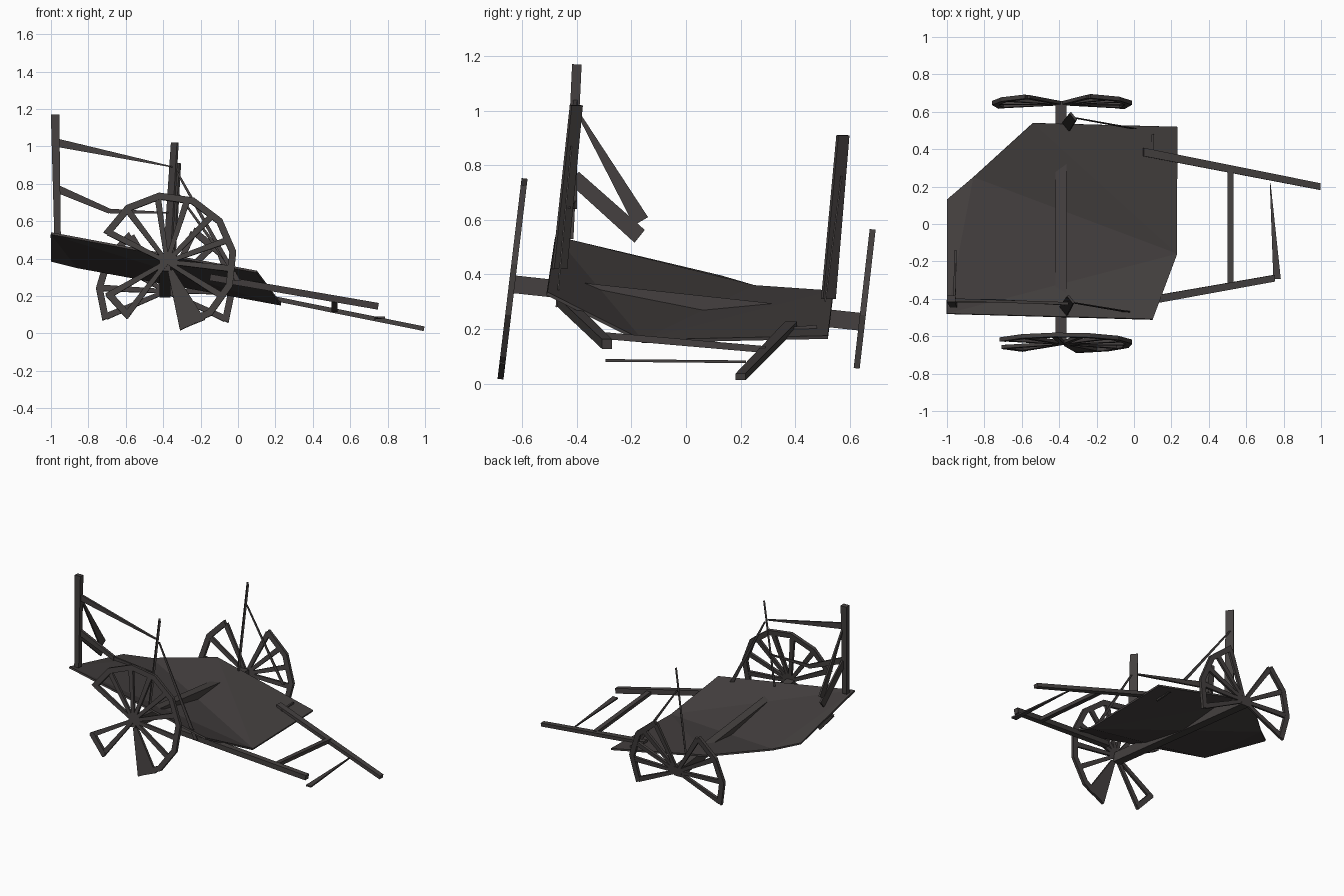
import bpy, bmesh, math
from mathutils import Vector as V

if "Cube" in bpy.data.objects:
    bpy.data.objects.remove(bpy.data.objects["Cube"])

mat = bpy.data.materials.new("charred wood")
mat.diffuse_color = (0.058, 0.051, 0.05, 1)
mat.use_nodes = True
mat.node_tree.nodes["Principled BSDF"].inputs["Base Color"].default_value = mat.diffuse_color


def finish(name, bm):
    bmesh.ops.recalc_face_normals(bm, faces=bm.faces[:])
    me = bpy.data.meshes.new(name)
    bm.to_mesh(me)
    bm.free()
    me.materials.append(mat)
    ob = bpy.data.objects.new(name, me)
    bpy.context.collection.objects.link(ob)
    return ob


def tube(bm, rings):
    """Skin a list of four-point rings and cap both ends."""
    vs = [[bm.verts.new(p) for p in r] for r in rings]
    for a, b in zip(vs, vs[1:]):
        for i in range(4):
            j = (i + 1) % 4
            bm.faces.new((a[i], a[j], b[j], b[i]))
    bm.faces.new(vs[0])
    bm.faces.new(vs[-1])


def add_beam(bm, p0, p1, w0, w1, t, side):
    """Tapered plank from p0 to p1, width along side, thickness t."""
    p0, p1, s = V(p0), V(p1), V(side).normalized()
    n = (p1 - p0).cross(s).normalized() * t / 2
    tube(bm, [[p + s * w / 2 + n, p - s * w / 2 + n, p - s * w / 2 - n, p + s * w / 2 - n]
              for p, w in ((p0, w0), (p1, w1))])


def beam(name, *args):
    bm = bmesh.new()
    add_beam(bm, *args)
    return finish(name, bm)


X, Y, Z = (1, 0, 0), (0, 1, 0), (0, 0, 1)

# cart bed: one warped, folded sheet of boards
bm = bmesh.new()
pts = [(-1, -.48, .535), (-1, .13, .39), (-.86, .25, .355), (-.54, .54, .335),
       (.23, .52, .17), (.23, -.16, .155), (.10, -.51, .33)]
v = [bm.verts.new(p) for p in pts]
for f in ((0, 1, 2), (0, 2, 5), (0, 5, 6), (2, 3, 5), (3, 4, 5)):
    bm.faces.new([v[i] for i in f])
bed = finish("cart_bed", bm)
sol = bed.modifiers.new("thickness", "SOLIDIFY")
sol.thickness = .012
sol.offset = 0

# axle
beam("axle", (-.39, -.64, .365), (-.39, .655, .225), .06, .06, .065, X)

# side posts, set diagonally, and the corner post
beam("front_side_post", (-.375, -.463, .42), (-.338, -.402, 1.02), .062, .052, .012, (.8, -1, 0))
beam("rear_side_post", (-.362, .522, .31), (-.325, .575, .91), .06, .052, .012, (.8, -1, 0))
beam("corner_post", (-.965, -.43, .53), (-.978, -.40, 1.17), .035, .045, .035, X)

# broken rails
beam("upper_side_rail", (-.97, -.405, 1.02), (-.35, -.425, .89), .045, .006, .015, Z)
beam("lower_side_rail", (-.97, -.41, .775), (-.69, -.41, .655), .045, .03, .02, Z)
beam("lower_side_rail_tip", (-.70, -.41, .655), (-.36, -.43, .645), .025, .006, .012, Z)
beam("upper_end_rail", (-.96, -.40, 1.0), (-.165, -.16, .60), .01, .06, .012, (0, .7, .5)) \
    .hide_render = True
bpy.data.objects.remove(bpy.data.objects["upper_end_rail"])
beam("upper_end_rail", (-.96, -.40, 1.0), (-.955, -.165, .595), .01, .06, .012, (0, .85, .5))
beam("lower_end_rail", (-.96, -.41, .755), (-.955, -.17, .54), .055, .06, .012, (0, .6, .75))
beam("front_hanging_rail", (-.33, -.42, .87), (.0, -.475, .28), .012, .03, .006, X)
beam("rear_hanging_rail", (-.33, .57, .76), (.0, .51, .30), .012, .025, .006, X)

# shafts and cross bars
beam("front_shaft", (-.15, -.45, .30), (.75, -.29, .145), .045, .036, .036, Y)
beam("rear_shaft", (.05, .385, .215), (.995, .2, .025), .045, .036, .025, Y)
beam("shaft_bracket", (.10, .35, .19), (.10, .48, .20), .012, .012, .03, X)
beam("cross_bar", (.515, -.325, .178), (.515, .29, .125), .032, .032, .025, X)
beam("broken_cross_bar", (.765, -.295, .085), (.728, .22, .08), .04, .004, .01, X)


def wheel(name, c, tilt, arcs, spokes, blades=()):
    """Broken tilted wheel: arcs of rim, loose spokes and split wide boards."""
    c, up = V(c), V((0, tilt, 1)).normalized()
    n = V(X).cross(up)

    def at(r, deg):
        a = math.radians(deg)
        return c + V(X) * r * math.cos(a) + up * r * math.sin(a)

    bm = bmesh.new()
    for a0, a1 in arcs:
        k = max(1, round((a1 - a0) / 28))
        angs = [a0 + (a1 - a0) * i / k for i in range(k + 1)]
        tube(bm, [[at(.375, a) + n * .011, at(.338, a) + n * .011,
                   at(.338, a) - n * .011, at(.375, a) - n * .011] for a in angs])
    for a, r in spokes:
        side = at(1, a + 90) - c
        add_beam(bm, at(.0, a), at(r, a), .022, .034, .018, side)
    for a, r in blades:
        side = at(1, a + 90) - c
        add_beam(bm, at(.05, a), at(r, a), .03, .145, .018, side)
    finish(name, bm)


# front wheel keeps most of its rim, rear wheel only its two sides
wheel("front_wheel", (-.38, -.636, .382), .12, [(-79, 155), (209, 235)],
      [(a, .35) for a in (-32, -6, 20, 46, 72, 98, 127, 153)] + [(210, .37), (233, .37)],
      [(-68, .365)])
wheel("rear_wheel", (-.385, .645, .225), .115, [(-27, 66), (122, 205)],
      [(a, .35) for a in (-25, 0, 22, 44, 65, 122, 150, 177, 203)])
